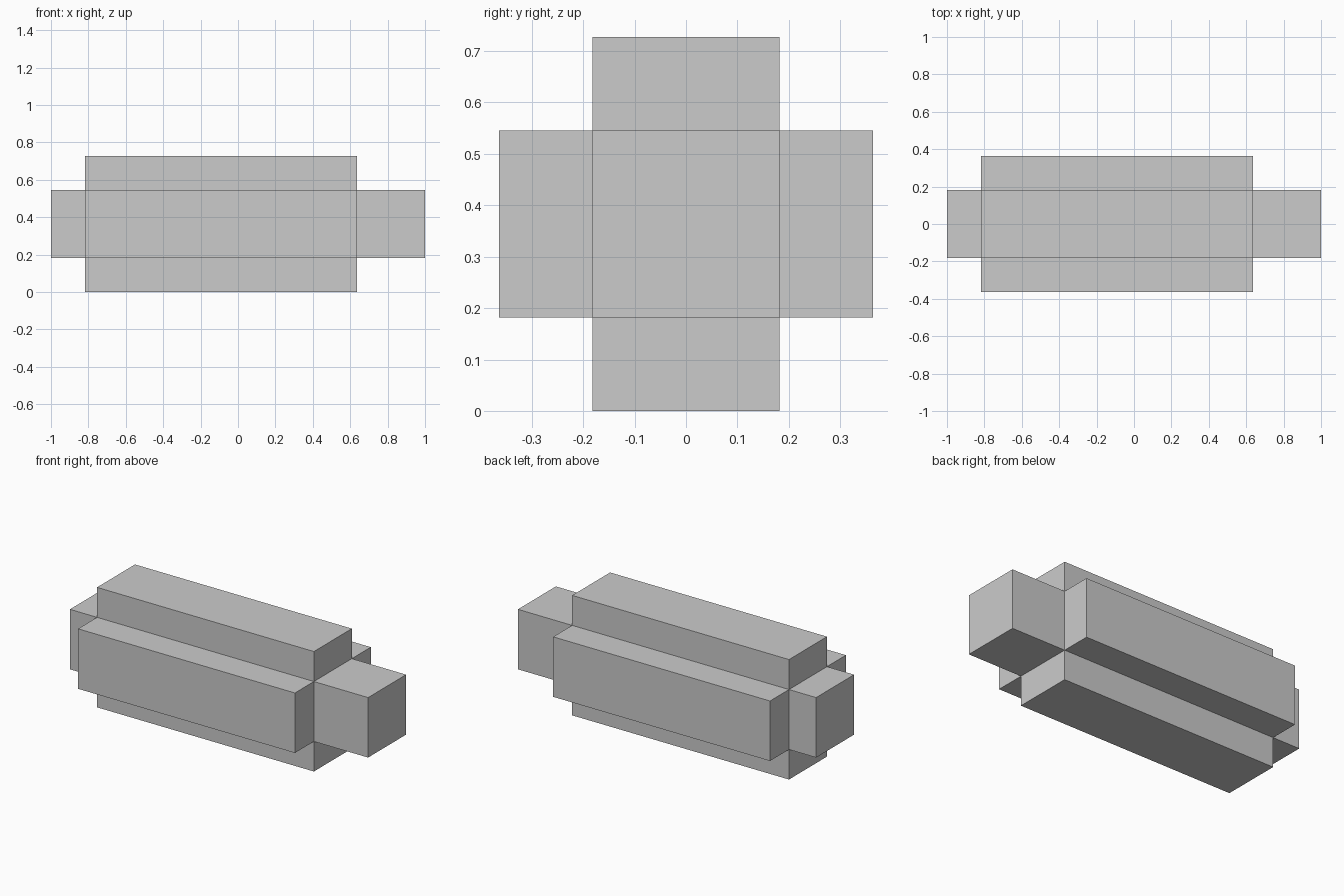
import bpy, bmesh
from mathutils import Matrix, Vector

if "Cube" in bpy.data.objects:
    bpy.data.objects.remove(bpy.data.objects["Cube"])

U = 2 / 11                       # grid unit of the model
ARM_START, ARM_END = -4.5 * U, 3.5 * U

bm = bmesh.new()

# Central square beam, full length
bmesh.ops.create_cube(bm, size=1, matrix=Matrix.Translation((0, 0, 2 * U))
                      @ Matrix.Diagonal((11 * U, 2 * U, 2 * U, 1)))

# Cut rings where the four side blocks begin and end
for x in (ARM_START, ARM_END):
    bmesh.ops.bisect_plane(bm, geom=bm.verts[:] + bm.edges[:] + bm.faces[:],
                           plane_co=(x, 0, 0), plane_no=(1, 0, 0))

# Pull the four middle faces outward to form the cross section
bm.normal_update()
middle = [f for f in bm.faces if abs(f.normal.x) < 0.5
          and ARM_START < f.calc_center_median().x < ARM_END]
for face in middle:
    direction = Vector(face.normal)
    new = bmesh.ops.extrude_discrete_faces(bm, faces=[face])["faces"][0]
    bmesh.ops.translate(bm, verts=new.verts[:], vec=direction * U)

bmesh.ops.recalc_face_normals(bm, faces=bm.faces[:])
mesh = bpy.data.meshes.new("cross_block")
bm.to_mesh(mesh)
bm.free()
bpy.context.collection.objects.link(bpy.data.objects.new("cross_block", mesh))
